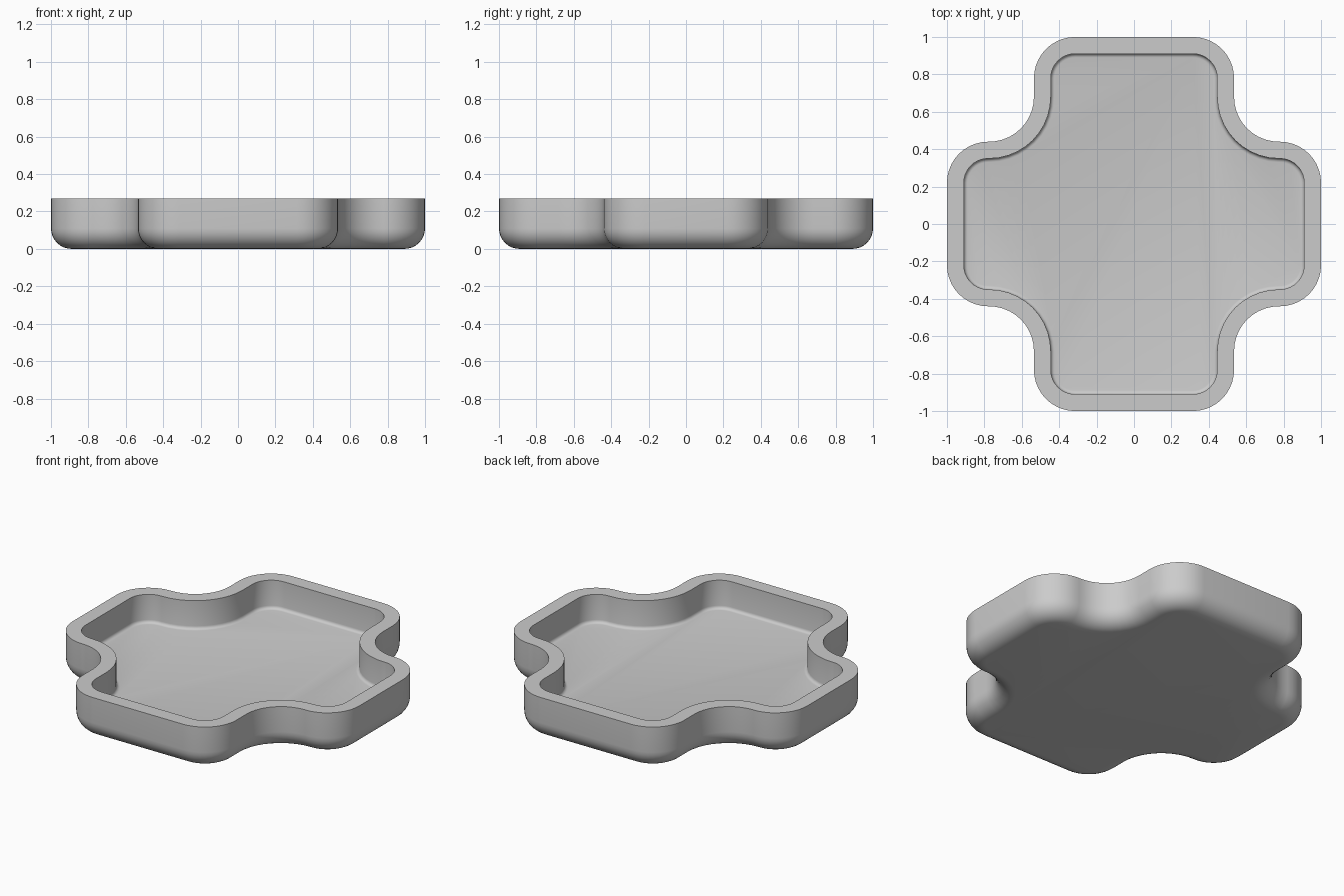
import bpy, bmesh
from math import sin, cos, pi, radians

default = bpy.data.objects.get("Cube")
if default:
    bpy.data.objects.remove(default)

HEIGHT, WALL, FILLET = 0.27, 0.09, 0.11
HALF_X, HALF_Y = 0.535, 0.44      # half widths of the two arms
CORNER, COVE = 0.22, 0.24         # convex and concave plan radii
STEPS = 10


def arc(cx, cy, r, start, end):
    angles = [radians(start + (end - start) * i / STEPS) for i in range(STEPS + 1)]
    return [(cx + r * cos(a), cy + r * sin(a)) for a in angles]


def outline(inset):
    """Rounded cross outline, moved inwards by inset."""
    r, cove = CORNER - inset, COVE + inset
    quarter = (arc(1 - CORNER, HALF_Y - CORNER, r, 0, 90)
               + arc(HALF_X + COVE, HALF_Y + COVE, cove, 270, 180)
               + arc(HALF_X - CORNER, 1 - CORNER, r, 0, 90))
    left = [(-x, y) for x, y in reversed(quarter)]
    half = quarter + left
    return half + [(-x, -y) for x, y in half]


# Wall section as (inset, height): outer fillet, flat rim, inner fillet
def fillet(radius, steps):
    return [(FILLET - radius * sin(t), FILLET - radius * cos(t))
            for t in (pi / 2 * i / steps for i in range(steps + 1))]


section = fillet(FILLET, 8) + [(0, HEIGHT), (WALL, HEIGHT)]
section += reversed(fillet(FILLET - WALL, 4))

# Tray shell lofted along the section
bm = bmesh.new()
rings = [[bm.verts.new((x, y, z)) for x, y in outline(inset)] for inset, z in section]
for low, high in zip(rings, rings[1:]):
    for i in range(len(low)):
        j = (i + 1) % len(low)
        bm.faces.new((low[i], low[j], high[j], high[i]))
bm.faces.new(reversed(rings[0]))   # underside
bm.faces.new(rings[-1])            # floor
bmesh.ops.remove_doubles(bm, verts=bm.verts, dist=0.0005)
bmesh.ops.recalc_face_normals(bm, faces=bm.faces)
mesh = bpy.data.meshes.new("tray")
bm.to_mesh(mesh)
bm.free()
tray = bpy.data.objects.new("tray", mesh)
bpy.context.collection.objects.link(tray)

# Plain grey material
grey = bpy.data.materials.new("light grey")
grey.use_nodes = True
colour = (0.6, 0.6, 0.6, 1)
grey.diffuse_color = colour
grey.node_tree.nodes["Principled BSDF"].inputs["Base Color"].default_value = colour
mesh.materials.append(grey)

# Smooth walls with a crisp rim
bpy.ops.object.select_all(action="DESELECT")
tray.select_set(True)
bpy.context.view_layer.objects.active = tray
bpy.ops.object.shade_smooth_by_angle(angle=radians(35))
